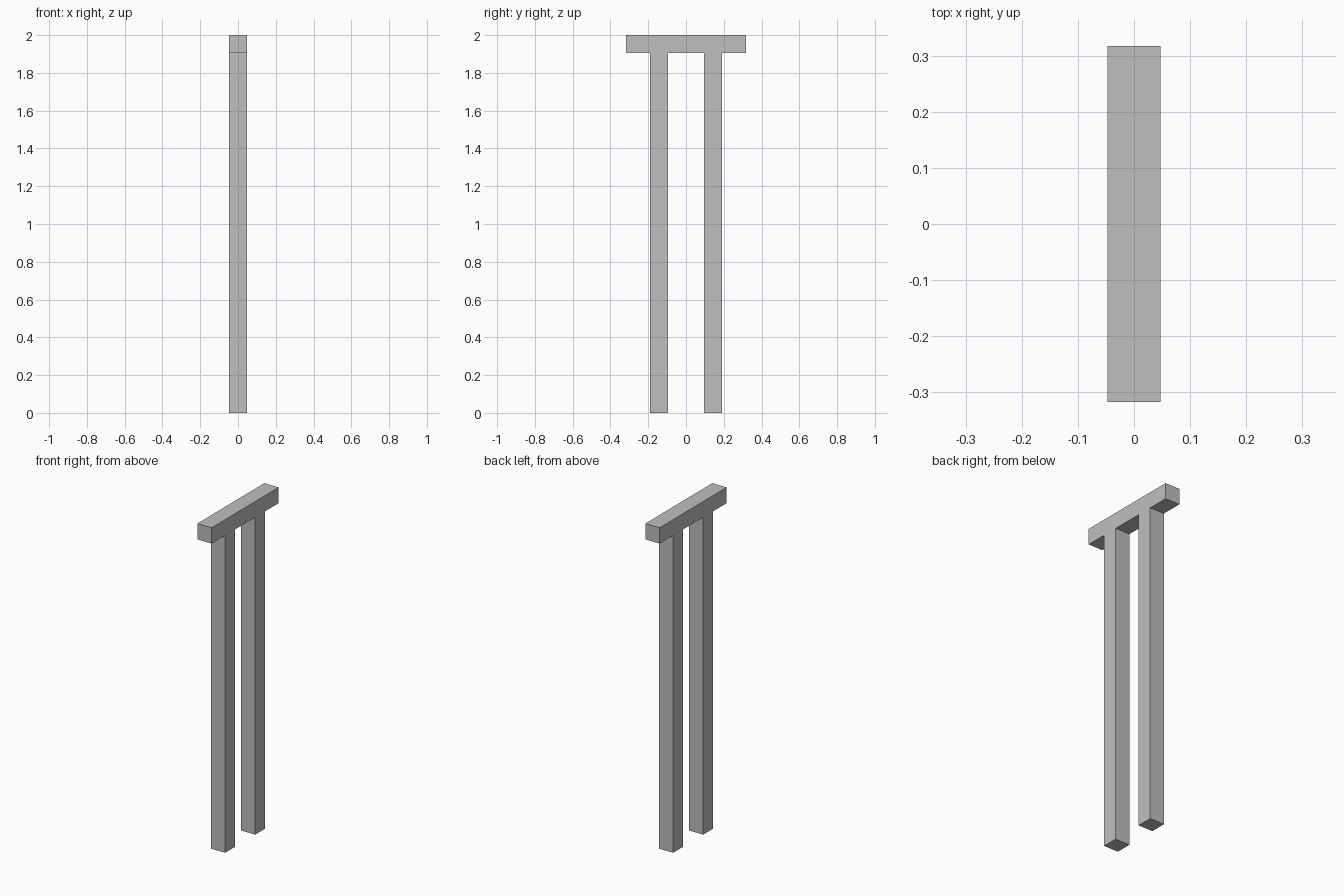
import bpy
import bmesh

cube = bpy.data.objects.get("Cube")
if cube:
    bpy.data.objects.remove(cube, do_unlink=True)

HALF_X = 0.0475
BAR_Y, BAR_Z, TOP = 0.3175, 1.905, 2.0
LEG_IN, LEG_OUT = 0.095, 0.19

grey = bpy.data.materials.new("plain grey")
grey.use_nodes = True
colour = (0.52, 0.52, 0.52, 1)
grey.diffuse_color = colour
grey.node_tree.nodes["Principled BSDF"].inputs["Base Color"].default_value = colour

# Half of the side outline, mirrored across y = 0 into the two-legged frame
half = [(BAR_Y, TOP), (BAR_Y, BAR_Z), (LEG_OUT, BAR_Z),
        (LEG_OUT, 0), (LEG_IN, 0), (LEG_IN, BAR_Z)]
outline = half + [(-y, z) for y, z in reversed(half)]

# Extrude the outline through the thickness
bm = bmesh.new()
face = bm.faces.new([bm.verts.new((-HALF_X, y, z)) for y, z in outline])
result = bmesh.ops.extrude_face_region(bm, geom=[face])
moved = [v for v in result["geom"] if isinstance(v, bmesh.types.BMVert)]
bmesh.ops.translate(bm, verts=moved, vec=(2 * HALF_X, 0, 0))
bmesh.ops.recalc_face_normals(bm, faces=bm.faces)

mesh = bpy.data.meshes.new("post_frame")
bm.to_mesh(mesh)
bm.free()
mesh.materials.append(grey)
frame = bpy.data.objects.new("post_frame", mesh)
bpy.context.collection.objects.link(frame)
